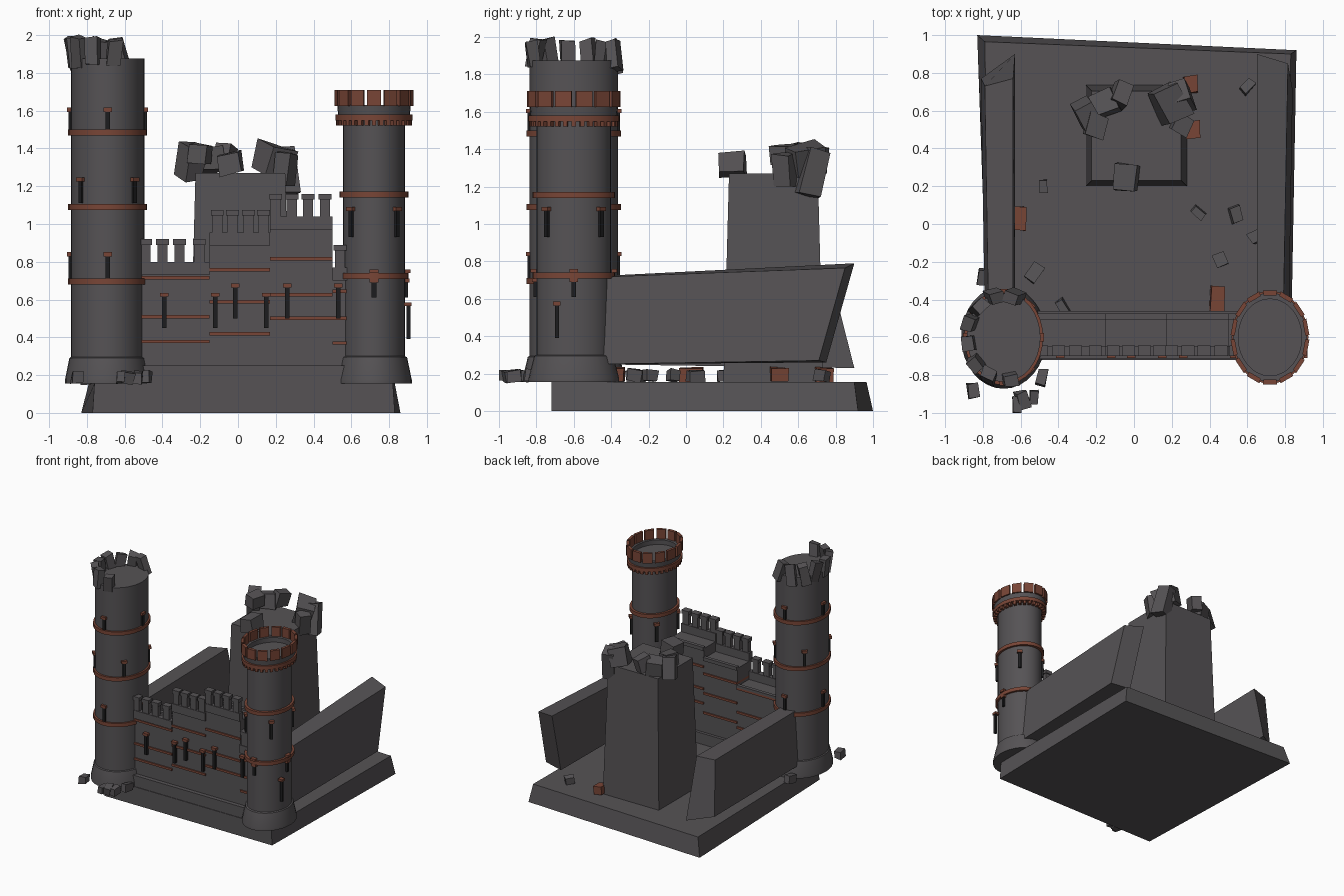
import bpy, bmesh, math, random
from mathutils import Matrix, Vector, Euler

if "Cube" in bpy.data.objects:
    bpy.data.objects.remove(bpy.data.objects["Cube"])

random.seed(4)


def material(name, rgb):
    m = bpy.data.materials.new(name)
    m.diffuse_color = (*rgb, 1)
    m.use_nodes = True
    m.node_tree.nodes["Principled BSDF"].inputs["Base Color"].default_value = m.diffuse_color
    return m


STONE = material("grey stone", (0.092, 0.086, 0.091))
BRICK = material("red brown brick", (0.19, 0.06, 0.037))
DARK = material("dark opening", (0.012, 0.012, 0.013))
MATS = [STONE, BRICK, DARK]
RY = 1.21  # towers are deeper than wide


class Part:
    """Collects blocks into one mesh object."""

    def __init__(self, name):
        self.name, self.bm = name, bmesh.new()

    def hexa(self, corners, mat=0):
        # corners: bottom four, then top four, counter-clockwise from above
        v = [self.bm.verts.new(c) for c in corners]
        quads = [(3, 2, 1, 0), (4, 5, 6, 7)]
        quads += [(i, (i + 1) % 4, (i + 1) % 4 + 4, i + 4) for i in range(4)]
        for q in quads:
            self.bm.faces.new([v[i] for i in q]).material_index = mat

    def block(self, loc, size, rot=(0, 0, 0), mat=0, jag=0.0):
        r = Euler(rot).to_matrix()
        pts = []
        for z in (-1, 1):
            for x, y in ((-1, -1), (1, -1), (1, 1), (-1, 1)):
                p = Vector((x * size[0], y * size[1], z * size[2])) / 2
                p *= 1 + random.uniform(-jag, jag)
                pts.append(Vector(loc) + r @ p)
        self.hexa(pts, mat)

    def span(self, x, y, z, mat=0):
        self.block([(a + b) / 2 for a, b in (x, y, z)],
                   [b - a for a, b in (x, y, z)], mat=mat)

    def lathe(self, cx, cy, profile, mat=0, n=32):
        # a profile ending on radius 0 is capped at that end
        rings = [[self.bm.verts.new((cx + r * math.cos(t * math.tau / n),
                                     cy + r * RY * math.sin(t * math.tau / n), z))
                  for t in range(n)] for r, z in profile]
        for a, b in zip(rings, rings[1:]):
            for i in range(n):
                j = (i + 1) % n
                self.bm.faces.new((a[i], a[j], b[j], b[i])).material_index = mat
        bmesh.ops.remove_doubles(self.bm, verts=self.bm.verts[:], dist=1e-5)

    def finish(self, smooth=False):
        bmesh.ops.recalc_face_normals(self.bm, faces=self.bm.faces[:])
        me = bpy.data.meshes.new(self.name)
        self.bm.to_mesh(me)
        self.bm.free()
        ob = bpy.data.objects.new(self.name, me)
        for m in MATS:
            me.materials.append(m)
        bpy.context.collection.objects.link(ob)
        if smooth:
            bpy.ops.object.select_all(action='DESELECT')
            ob.select_set(True)
            bpy.context.view_layer.objects.active = ob
            bpy.ops.object.shade_smooth_by_angle(angle=math.radians(30))


def band(part, cx, cy, r, z, h=0.032, mat=1):
    part.lathe(cx, cy, [(0, z - h / 2), (r, z - h / 2), (r, z + h / 2), (0, z + h / 2)], mat)


def round_slits(part, cx, cy, r, z0, z1, start):
    # four arrow slits with brick caps around a tower
    for k in range(4):
        a = math.radians(start + 90 * k)
        p = (cx + r * math.cos(a), cy + r * RY * math.sin(a))
        part.block((*p, (z0 + z1) / 2), (0.03, 0.024, z1 - z0), (0, 0, a), 2)
        part.block((*p, z1), (0.045, 0.045, 0.022), (0, 0, a), 1)


# ground slab, slightly crooked
slab = Part("ground_slab")
slab.hexa([(-0.77, -0.72, 0), (0.83, -0.72, 0), (0.86, 0.92, 0), (-0.83, 1.0, 0),
           (-0.76, -0.72, 0.155), (0.82, -0.72, 0.155), (0.83, 0.90, 0.155), (-0.79, 0.965, 0.155)])
slab.finish()

# ruined left tower
LX, RX, TY = -0.69, 0.72, -0.6
t = Part("ruined_tower")
t.lathe(LX, TY, [(0, 0.155), (0.225, 0.155), (0.225, 0.18), (0.203, 0.29), (0.195, 0.295),
                 (0.195, 1.875), (0, 1.875)])
t.finish(True)
t = Part("ruined_tower_bands")
for z in (0.695, 1.09, 1.485):
    band(t, LX, TY, 0.209, z)
t.finish(True)
t = Part("ruined_tower_slits")
for z0, z1, a in ((0.71, 0.84, 0), (1.11, 1.235, 45), (1.50, 1.605, 0)):
    round_slits(t, LX, TY, 0.192, z0, z1, a)
t.finish()
t = Part("ruined_tower_broken_battlements")
for deg in (72, 105, 135, 160, 188, 218, 245, 280):
    a = math.radians(deg)
    t.block((LX + 0.185 * math.cos(a), TY + 0.185 * RY * math.sin(a), 1.90 + random.uniform(-.01, .02)),
            (0.06, 0.075, random.uniform(0.13, 0.18)),
            (random.uniform(-.25, .25), random.uniform(-.2, .2), a), 0, 0.12)
t.finish()

# intact right tower with a crown
t = Part("round_tower")
t.lathe(RX, TY, [(0, 0.155), (0.2, 0.155), (0.2, 0.175), (0.175, 0.295), (0.165, 0.30),
                 (0.165, 1.55), (0.19, 1.58), (0.195, 1.63), (0.168, 1.63), (0.168, 1.59), (0, 1.59)])
t.finish(True)
t = Part("round_tower_bands")
for z in (0.725, 1.155):
    band(t, RX, TY, 0.183, z)
t.lathe(RX, TY, [(0.16, 1.548), (0.203, 1.548), (0.203, 1.58), (0.16, 1.58)])
for f in t.bm.faces:
    f.material_index = 1
t.finish(True)
t = Part("round_tower_slits")
round_slits(t, RX, TY, 0.165, 0.93, 1.08, 45)
round_slits(t, RX, TY, 0.165, 0.61, 0.70, 0)
for k in range(4):
    a = math.radians(90 * k)
    t.block((RX + 0.178 * math.cos(a), TY + 0.178 * RY * math.sin(a), 0.75), (0.03, 0.045, 0.02), (0, 0, a), 1)
t.span((0.893, 0.913), (-0.70, -0.68), (0.39, 0.565), 2)
t.span((0.88, 0.918), (-0.71, -0.67), (0.565, 0.585), 1)
t.finish()
t = Part("round_tower_crown")
for k in range(32):  # corbels
    a = k * math.tau / 32
    t.block((RX + 0.185 * math.cos(a), TY + 0.185 * RY * math.sin(a), 1.537), (0.03, 0.022, 0.03), (0, 0, a), 1)
for k in range(14):  # curved merlons
    a0, a1 = (math.tau * (k + s) / 14 for s in (0.1, 0.9))
    ring = [(r, a) for r, a in ((0.187, a0), (0.209, a0), (0.209, a1), (0.187, a1))]
    t.hexa([(RX + r * math.cos(a), TY + r * RY * math.sin(a), z) for z in (1.625, 1.71) for r, a in ring], 1)
t.finish()

# curtain wall in stepped sections: x range, top, stripe heights
SECTIONS = [(-0.52, -0.15, 0.80, (0.715, 0.51, 0.378)),
            (-0.15, 0.17, 0.955, (0.757, 0.588, 0.42)),
            (0.17, 0.50, 1.04, (0.815, 0.625, 0.50)),
            (0.50, 0.60, 0.77, (0.645, 0.50, 0.37))]
wall, stripes = Part("curtain_wall"), Part("curtain_wall_stripes")
merlons = Part("curtain_wall_merlons")
wall.span((-0.53, 0.6), (-0.715, -0.46), (0.155, 0.25))
for x0, x1, top, zs in SECTIONS:
    wall.span((x0, x1), (-0.68, -0.485), (0.25, top - 0.07))
    wall.span((x0, x1), (-0.695, -0.645), (top - 0.07, top))
    wall.span((x0, x1), (-0.505, -0.475), (top - 0.085, top - 0.055))
    for z in zs:
        stripes.span((x0, x1), (-0.69, -0.475), (z - 0.009, z + 0.009), 1)
for xs, top in (((-0.49, -0.40, -0.31, -0.205), 0.80), ((-0.11, -0.03, 0.055, 0.135), 0.955),
                ((0.20, 0.285, 0.37, 0.46), 1.04), ((0.54,), 0.77)):
    for x in xs:
        merlons.span((x - 0.027, x + 0.027), (-0.69, -0.65), (top, top + 0.09))
        merlons.span((x - 0.034, x + 0.034), (-0.698, -0.642), (top + 0.09, top + 0.12))
for p in (wall, stripes, merlons):
    p.finish()
t = Part("curtain_wall_slits")
for x, z in ((-0.39, 0.45), (-0.12, 0.45), (-0.015, 0.50), (0.15, 0.45), (0.26, 0.50), (0.53, 0.50)):
    t.span((x - 0.012, x + 0.012), (-0.705, -0.67), (z, z + 0.17), 2)
    t.span((x - 0.023, x + 0.023), (-0.71, -0.67), (z + 0.165, z + 0.185), 1)
t.finish()

# broken side walls running back from the towers
t = Part("left_side_wall")
t.hexa([(-0.79, -0.5, 0.25), (-0.63, -0.5, 0.25), (-0.63, 0.90, 0.23), (-0.81, 0.77, 0.26),
        (-0.77, -0.5, 0.72), (-0.64, -0.5, 0.72), (-0.64, 0.77, 0.74), (-0.79, 0.73, 0.73)])
t.finish()
t = Part("right_side_wall")
t.hexa([(0.67, -0.5, 0.25), (0.82, -0.5, 0.25), (0.84, 0.71, 0.27), (0.67, 0.75, 0.26),
        (0.65, -0.5, 0.72), (0.79, -0.5, 0.715), (0.815, 0.85, 0.765), (0.65, 0.90, 0.79)])
t.finish()

# square keep, tapering upward
t = Part("keep")
t.hexa([(x, y, z) for z, d in ((0.155, 0), (1.27, 0.03))
        for x, y in ((-0.255 + d, 0.2 + d), (0.28 - d, 0.2 + d), (0.28 - d, 0.735 - d), (-0.255 + d, 0.735 - d))])
t.finish()
t = Part("keep_broken_top")
for x, y, z, sx, sy, sz, rz in (
        (-0.25, 0.58, 1.33, .10, .14, .18, .5), (-0.20, 0.52, 1.37, .10, .12, .10, -.3),
        (-0.16, 0.64, 1.34, .13, .12, .12, .4), (-0.07, 0.69, 1.36, .09, .12, .12, -.4),
        (-0.04, 0.245, 1.32, .12, .14, .11, -.1), (0.19, 0.64, 1.34, .14, .18, .15, .5),
        (0.25, 0.68, 1.28, .10, .12, .25, .3), (0.25, 0.53, 1.29, .09, .10, .17, -.5)):
    t.block((x, y, z), (sx, sy, sz), (random.uniform(-.3, .3), random.uniform(-.3, .3), rz), 0, 0.12)
t.finish()

# fallen rubble
grey = [(-.48, .2), (-.53, -.26), (-.38, -.44), (.46, -.19), (.34, .06), (.54, .05), (.6, .73), (.645, -.07),
        (-.85, -.88), (-.62, -.96), (-.53, -.92), (-.49, -.81), (-.8, -.28), (-.59, -.93)]
brown = [(-.61, .03, .07, .12), (.44, -.4, .07, .14), (.30, .74, .07, .09), (.31, .5, .07, .09)]
t = Part("fallen_stones")
for x, y in grey:
    t.block((x, y, 0.188), (random.uniform(.04, .065), random.uniform(.06, .09), .06),
            (random.uniform(-.2, .2), random.uniform(-.2, .2), random.uniform(-.9, .9)), 0, 0.15)
t.finish()
t = Part("fallen_bricks")
for x, y, sx, sy in brown:
    t.block((x, y, 0.195), (sx, sy, .07), (0, .1, random.uniform(-.15, .1)), 1, 0.1)
t.finish()
